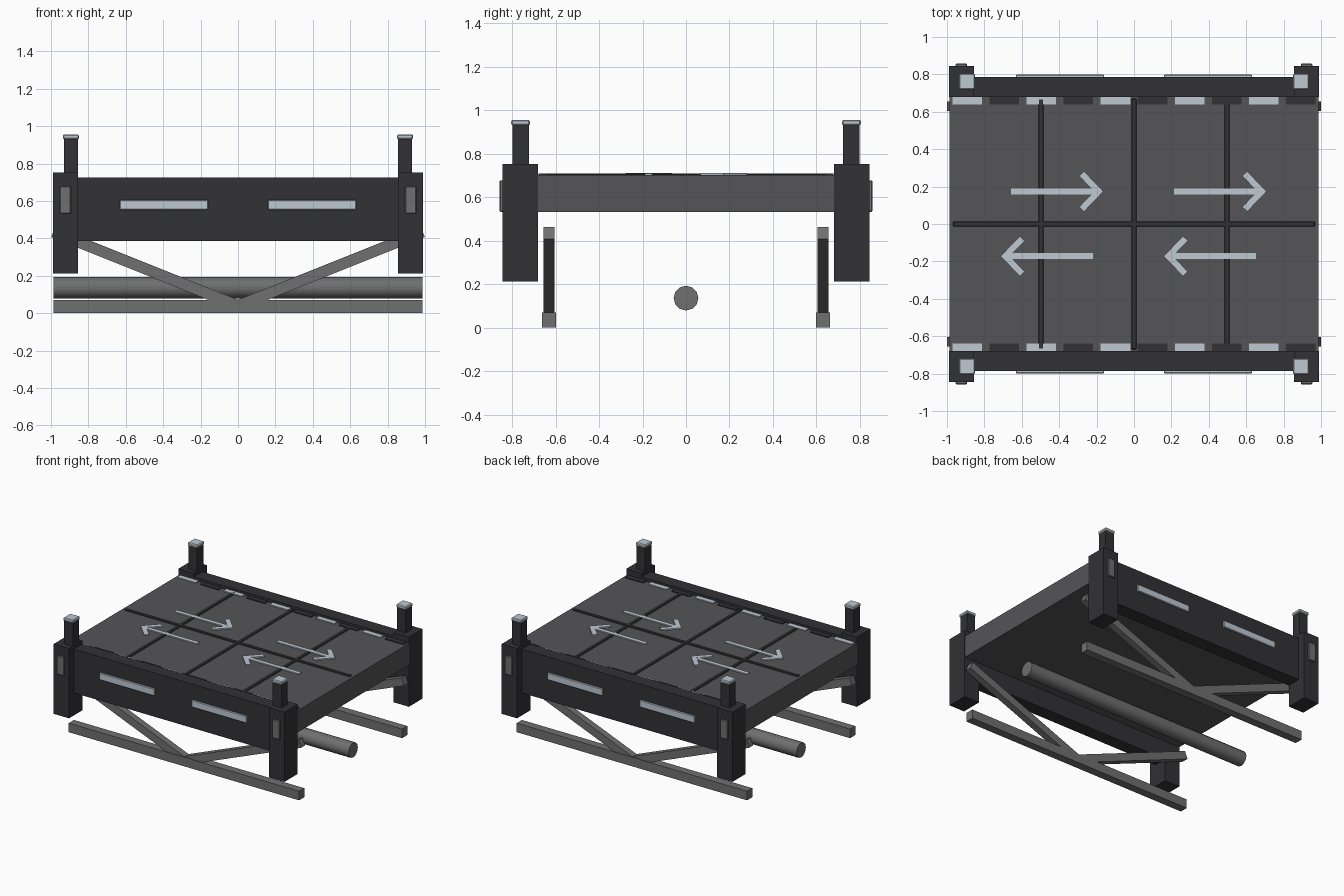
import bpy, math
from mathutils import Matrix

if "Cube" in bpy.data.objects:
    bpy.data.objects.remove(bpy.data.objects["Cube"])


def mat(name, col):
    m = bpy.data.materials.new(name)
    m.diffuse_color = (*col, 1)
    m.use_nodes = True
    m.node_tree.nodes["Principled BSDF"].inputs["Base Color"].default_value = m.diffuse_color
    return m


DARK = mat("dark_frame", (0.032, 0.032, 0.036))
DECK = mat("deck_grey", (0.09, 0.09, 0.095))
STEEL = mat("steel_grey", (0.16, 0.16, 0.16))
LIGHT = mat("pale_marking", (0.52, 0.58, 0.65))


def box(name, x, y, z, m, bevel=0.0):
    """Box from (min, max) ranges on each axis."""
    c = [(a + b) / 2 for a, b in (x, y, z)]
    bpy.ops.mesh.primitive_cube_add(size=1, location=c)
    o = bpy.context.object
    o.name = name
    o.data.transform(Matrix.Diagonal([abs(b - a) for a, b in (x, y, z)] + [1]))
    o.data.materials.append(m)
    if bevel:
        b = o.modifiers.new("edge", 'BEVEL')
        b.width, b.segments = bevel, 1
    return o


def bar(name, p, q, plane, off, thick, depth, m):
    """Straight bar between two 2D points, in the xz or xy plane at offset off."""
    dx, dy = q[0] - p[0], q[1] - p[1]
    a, ln = math.atan2(dy, dx), math.hypot(dx, dy)
    cx, cy = (p[0] + q[0]) / 2, (p[1] + q[1]) / 2
    h, t, d = ln / 2, thick / 2, depth / 2
    if plane == 'xz':
        o = box(name, (-h, h), (-d, d), (-t, t), m)
        o.location, o.rotation_euler = (cx, off, cy), (0, -a, 0)
    else:
        o = box(name, (-h, h), (-t, t), (-d, d), m)
        o.location, o.rotation_euler = (cx, cy, off), (0, 0, a)
    return o


# deck slab
box("deck", (-0.987, 0.987), (-0.685, 0.685), (0.532, 0.702), DECK)

# deck seams
for x in (-0.497, 0, 0.497):
    box("cross_seam", (x - 0.014, x + 0.014), (-0.67, 0.67), (0.69, 0.709), DARK, 0.004)
box("long_seam", (-0.967, 0.967), (-0.014, 0.014), (0.69, 0.710), DARK, 0.004)

for s in (-1, 1):
    # side girder and its light strips
    box("side_girder", (-0.93, 0.93), (s * 0.68, s * 0.785), (0.386, 0.725), DARK)
    for x in (-0.395, 0.395):
        box("girder_light", (x - 0.235, x + 0.235), (s * 0.77, s * 0.798), (0.553, 0.606), LIGHT, 0.003)

    # alternating edge dashes
    for i in range(10):
        x = -0.891 + 0.198 * i
        box("edge_dash", (x - 0.079, x + 0.079), (s * 0.64, s * 0.678), (0.69, 0.709),
            DARK if i % 2 else LIGHT)

    # lower truss: chord and V braces
    box("bottom_chord", (-0.987, 0.987), (s * 0.598, s * 0.662), (0, 0.07), STEEL)
    for t in (-1, 1):
        bar("truss_brace", (0, 0.04), (t * 0.988, 0.435), 'xz', s * 0.63, 0.06, 0.052, STEEL)

        # corner post, bollard, cap and side plate
        box("corner_post", (t * 0.856, t * 0.988), (s * 0.68, s * 0.845), (0.212, 0.752), DARK)
        box("post_bollard", (t * 0.856, t * 0.93), (s * 0.722, s * 0.798), (0.74, 0.935), DARK)
        box("bollard_cap", (t * 0.85, t * 0.936), (s * 0.718, s * 0.804), (0.93, 0.956), LIGHT, 0.006)
        box("post_plate", (t * 0.893, t * 0.954), (s * 0.83, s * 0.857), (0.533, 0.678), STEEL, 0.004)

# central pipe
bpy.ops.mesh.primitive_cylinder_add(vertices=12, radius=0.057, depth=1.974,
                                    location=(0, 0, 0.136), rotation=(0, math.pi / 2, 0))
pipe = bpy.context.object
pipe.name = "centre_pipe"
pipe.data.materials.append(STEEL)
bpy.ops.object.shade_smooth_by_angle(angle=math.radians(40))

# lane arrows
for tail, y, d in ((-0.657, 0.174, 1), (0.215, 0.174, 1), (-0.22, -0.172, -1), (0.652, -0.172, -1)):
    tip = tail + d * 0.475
    bar("arrow_shaft", (tail, y), (tip, y), 'xy', 0.702, 0.032, 0.016, LIGHT)
    for s in (-1, 1):
        bar("arrow_head", (tip + d * 0.005, y - s * 0.012), (tip - d * 0.098, y + s * 0.095),
            'xy', 0.702, 0.036, 0.018, LIGHT)
